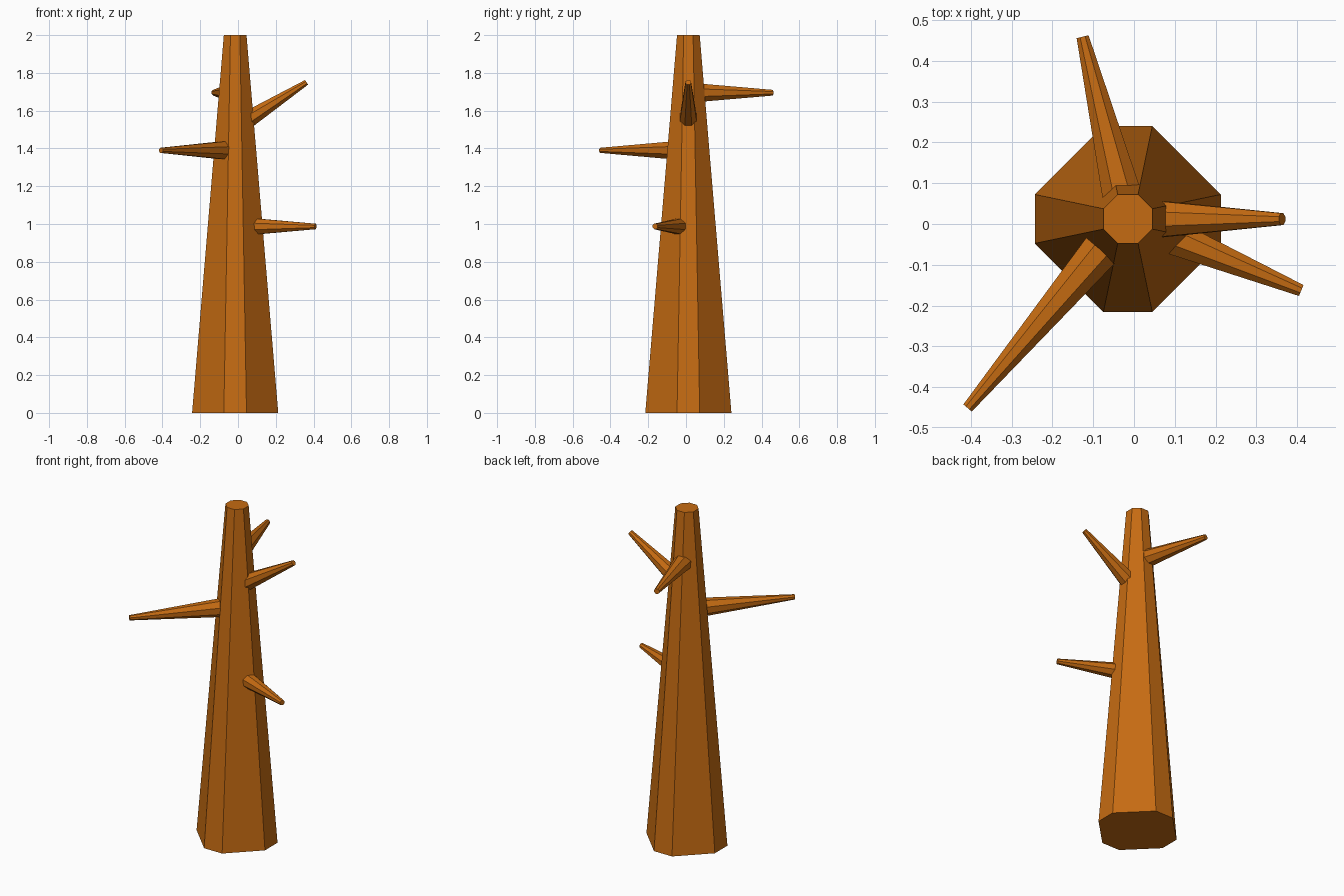
import bpy
import bmesh
import math
from mathutils import Matrix, Vector

if "Cube" in bpy.data.objects:
    bpy.data.objects.remove(bpy.data.objects["Cube"], do_unlink=True)

bark = bpy.data.materials.new("brown_bark")
bark.use_nodes = True
colour = (0.56, 0.147, 0.006, 1)
bark.diffuse_color = colour
bark.node_tree.nodes["Principled BSDF"].inputs["Base Color"].default_value = colour


def finish(name, bm):
    bmesh.ops.recalc_face_normals(bm, faces=bm.faces)
    mesh = bpy.data.meshes.new(name)
    bm.to_mesh(mesh)
    bm.free()
    mesh.materials.append(bark)
    obj = bpy.data.objects.new(name, mesh)
    bpy.context.collection.objects.link(obj)
    return obj


def octagon(bm, reach, half_side, z):
    """Eight-sided ring: flat sides at distance reach, each 2 * half_side long."""
    ring = []
    for quarter in range(4):
        turn = Matrix.Rotation(quarter * math.pi / 2, 3, 'Z')
        for side in (-half_side, half_side):
            ring.append(bm.verts.new(turn @ Vector((reach, side, z))))
    return ring


def tapered_post(name, bottom, top, length):
    bm = bmesh.new()
    low = octagon(bm, *bottom, 0)
    high = octagon(bm, *top, length)
    bm.faces.new(low)
    bm.faces.new(high)
    for i in range(8):
        j = (i + 1) % 8
        bm.faces.new((low[i], low[j], high[j], high[i]))
    return finish(name, bm)


def branch(name, start, end, thick, thin):
    start, end = Vector(start), Vector(end)
    axis = end - start
    flat = math.tan(math.pi / 8)
    obj = tapered_post(name, (thick, thick * flat), (thin, thin * flat), axis.length)
    turn = axis.to_track_quat('Z', 'Y').to_matrix().to_4x4()
    obj.data.transform(Matrix.Translation(start) @ turn)


# Trunk: narrow front, back and side faces that widen less than the diagonals
trunk = tapered_post("trunk", (0.228, 0.06), (0.06, 0.025), 2)
trunk.data.transform(Matrix.Translation((-0.015, 0.0125, 0)))

# Branch stubs
branch("front_right_branch", (-0.081, -0.064, 1.39), (-0.408, -0.451, 1.39), 0.047, 0.0135)
branch("back_branch", (-0.03, 0.072, 1.695), (-0.126, 0.459, 1.695), 0.048, 0.015)
branch("upper_left_branch", (0.048, 0.012, 1.55), (0.363, 0.012, 1.75), 0.046, 0.0145)
branch("lower_left_branch", (0.096, -0.033, 0.987), (0.41, -0.163, 0.987), 0.042, 0.0145)
